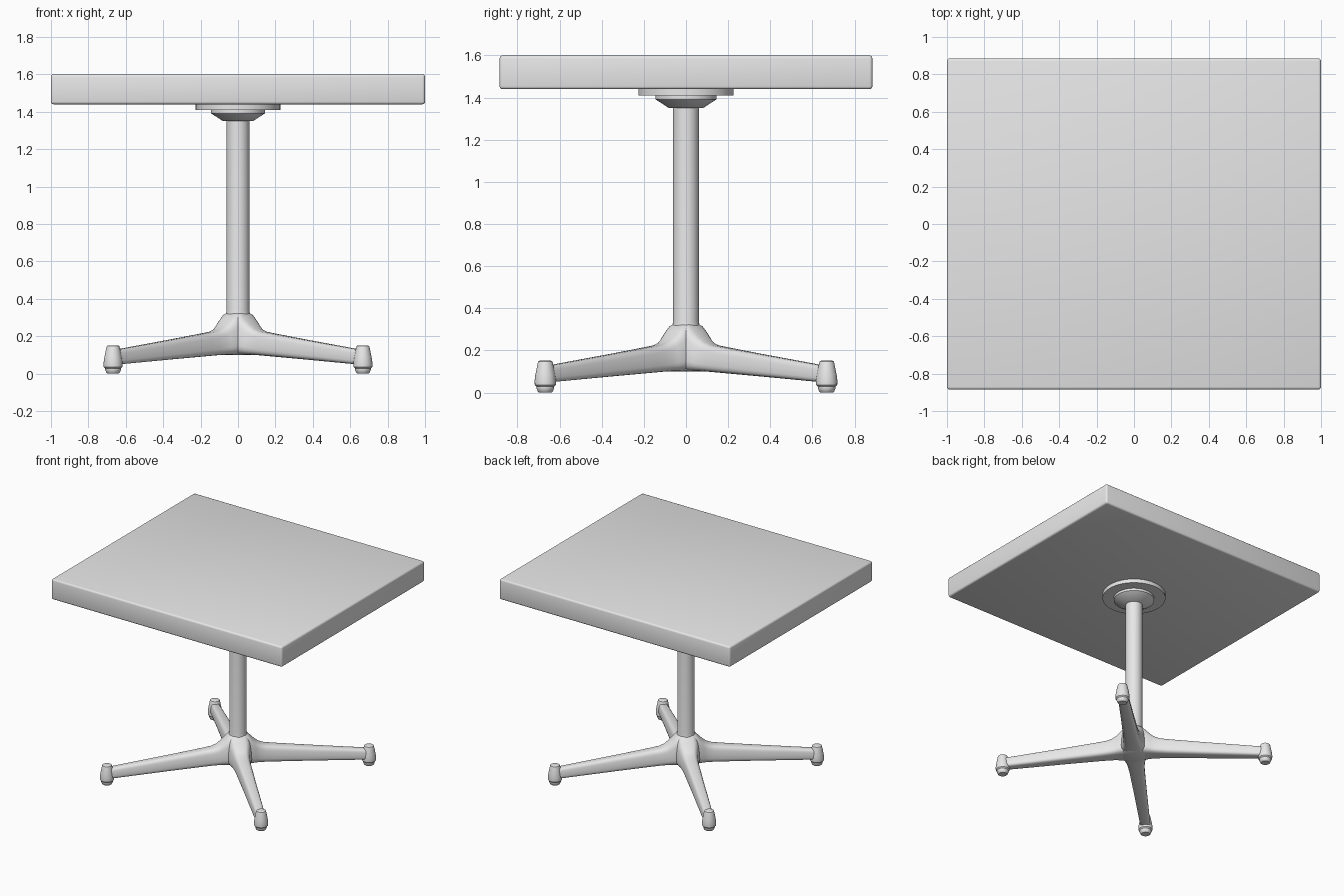
import bpy, bmesh, math
from mathutils import Matrix

if "Cube" in bpy.data.objects:
    bpy.data.objects.remove(bpy.data.objects["Cube"])

grey = bpy.data.materials.new("satin_grey")
grey.diffuse_color = (0.8, 0.8, 0.8, 1)
grey.use_nodes = True
grey.node_tree.nodes["Principled BSDF"].inputs["Base Color"].default_value = grey.diffuse_color


def finish(bm, name, angle=35):
    bmesh.ops.recalc_face_normals(bm, faces=bm.faces)
    me = bpy.data.meshes.new(name)
    bm.to_mesh(me)
    bm.free()
    me.materials.append(grey)
    ob = bpy.data.objects.new(name, me)
    bpy.context.collection.objects.link(ob)
    bpy.ops.object.select_all(action='DESELECT')
    ob.select_set(True)
    bpy.context.view_layer.objects.active = ob
    bpy.ops.object.shade_smooth_by_angle(angle=math.radians(angle))
    return ob


def loft(rings, name, matrix=Matrix(), angle=35):
    """Skin a list of closed point rings and cap both ends."""
    bm = bmesh.new()
    vs = [[bm.verts.new(matrix @ Matrix.Translation(p).translation) for p in ring]
          for ring in rings]
    n = len(vs[0])
    for a, b in zip(vs, vs[1:]):
        for i in range(n):
            j = (i + 1) % n
            bm.faces.new((a[i], a[j], b[j], b[i]))
    bm.faces.new(vs[0])
    bm.faces.new(vs[-1])
    return finish(bm, name, angle)


def lathe(profile, name, x=0, y=0, n=32):
    """Turn a (radius, z) profile around a vertical axis."""
    turn = [2 * math.pi * i / n for i in range(n)]
    rings = [[(x + r * math.cos(t), y + r * math.sin(t), z) for t in turn]
             for r, z in profile]
    return loft(rings, name)


# Table top: slab with softened edges
bm = bmesh.new()
bmesh.ops.create_cube(bm, size=1, matrix=Matrix.Translation((0, 0, 1.52))
                      @ Matrix.Diagonal((2, 1.77, 0.16, 1)))
bmesh.ops.bevel(bm, geom=bm.edges[:], offset=0.014, segments=3, profile=0.5,
                affect='EDGES')
finish(bm, "table_top", 40)

# Mounting plate and collar under the top
lathe([(0.226, 1.41), (0.226, 1.442)], "mounting_plate", n=48)
lathe([(0.08, 1.35), (0.145, 1.392), (0.145, 1.412)], "collar", n=48)

# Central column, swelling into the hub
lathe([(0.08, 0.10), (0.098, 0.108), (0.10, 0.15), (0.092, 0.21), (0.078, 0.26),
       (0.067, 0.30), (0.061, 0.34), (0.061, 1.36)], "column")

# Leg stations: distance from the axis, half width, bottom z, top z
STATIONS = [(0.02, 0.075, 0.10, 0.335), (0.06, 0.085, 0.10, 0.322),
            (0.09, 0.081, 0.10, 0.292), (0.12, 0.070, 0.10, 0.263),
            (0.15, 0.063, 0.099, 0.241), (0.19, 0.058, 0.097, 0.226),
            (0.25, 0.054, 0.093, 0.217), (0.50, 0.046, 0.077, 0.183),
            (0.93, 0.035, 0.048, 0.127)]


def section(r, w, z0, z1, n=24):
    """Rounded box section, a little narrower at the top."""
    ring = []
    for i in range(n):
        t = 2 * math.pi * i / n
        c, s = math.cos(t), math.sin(t)
        u = math.copysign(abs(c) ** 0.55, c)
        v = math.copysign(abs(s) ** 0.55, s)
        ring.append((r, w * u * (1 - 0.12 * v), (z0 + z1) / 2 + v * (z1 - z0) / 2))
    return ring


# Four diagonal legs, each ending in a tapered foot with a glide
FOOT = 0.668
corners = [("back_right", 45), ("back_left", 135), ("front_left", 225), ("front_right", 315)]
for label, deg in corners:
    a = math.radians(deg)
    loft([section(*s) for s in STATIONS], label + "_leg", Matrix.Rotation(a, 4, 'Z'), 50)
    x = math.copysign(FOOT, math.cos(a))
    y = math.copysign(FOOT, math.sin(a))
    lathe([(0.042, 0.028), (0.050, 0.036), (0.051, 0.055), (0.047, 0.085), (0.036, 0.14),
           (0.033, 0.148), (0.026, 0.151)], label + "_foot", x, y, 24)
    lathe([(0.030, 0.0), (0.035, 0.004), (0.042, 0.02), (0.042, 0.03)],
          label + "_glide", x, y, 24)
